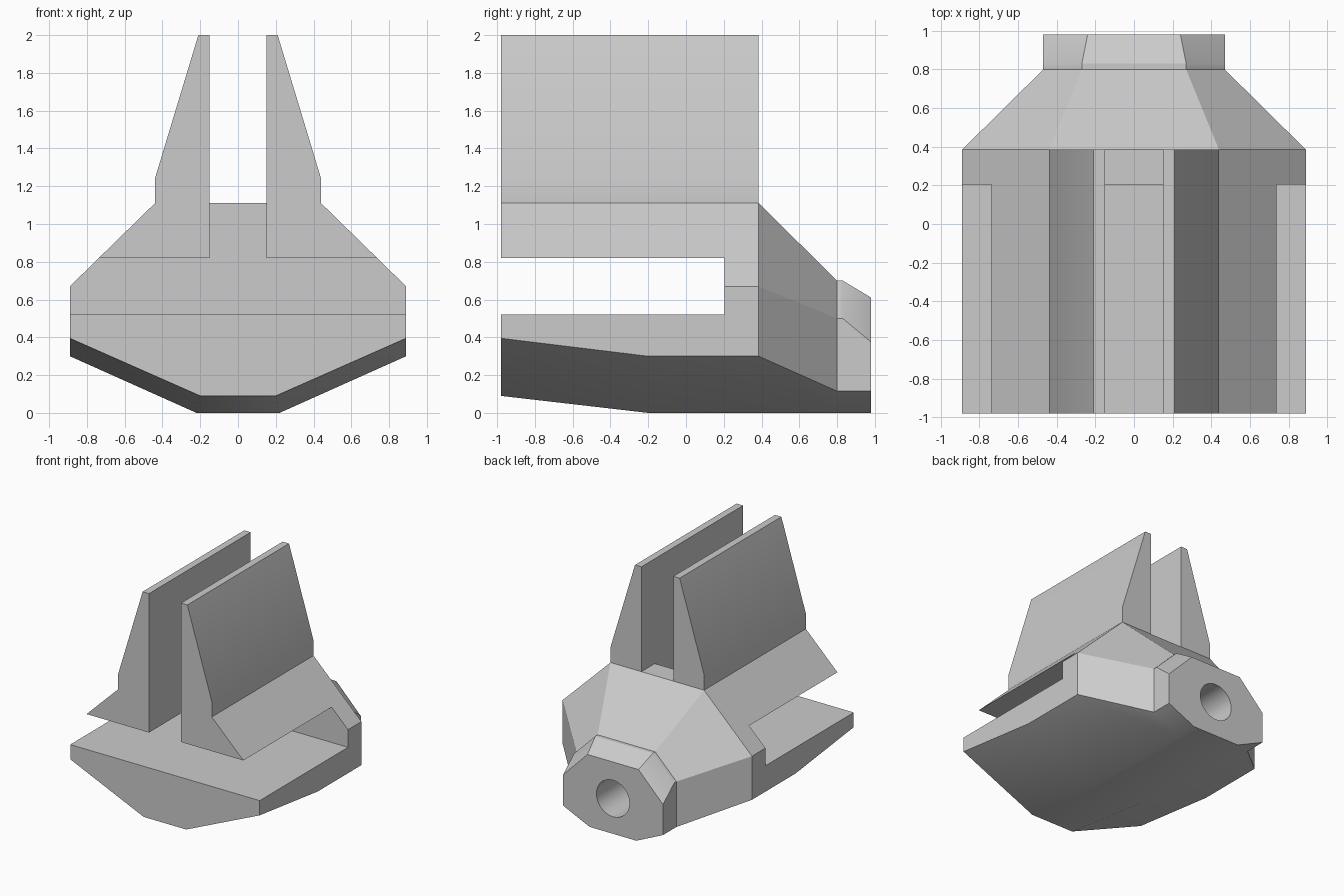
import bpy, bmesh, math
from mathutils import Matrix, Vector

cube = bpy.data.objects.get("Cube")
if cube:
    bpy.data.objects.remove(cube, do_unlink=True)

grey = bpy.data.materials.new("light grey")
grey.use_nodes = True
colour = (0.6, 0.6, 0.6, 1)
grey.diffuse_color = colour
grey.node_tree.nodes["Principled BSDF"].inputs["Base Color"].default_value = colour

FRONT, SHOULDER, TIP = -0.98, 0.385, 0.98


def finish(name, bm):
    bmesh.ops.recalc_face_normals(bm, faces=bm.faces)
    mesh = bpy.data.meshes.new(name)
    bm.to_mesh(mesh)
    bm.free()
    mesh.materials.append(grey)
    obj = bpy.data.objects.new(name, mesh)
    bpy.context.collection.objects.link(obj)
    return obj


def loft(name, sections):
    """Skin closed (x, z) outlines placed at successive y positions."""
    bm = bmesh.new()
    rings = [[bm.verts.new((x, y, z)) for x, z in outline] for y, outline in sections]
    n = len(rings[0])
    for a, b in zip(rings, rings[1:]):
        for i in range(n):
            j = (i + 1) % n
            bm.faces.new((a[i], a[j], b[j], b[i]))
    bm.faces.new(rings[0])
    bm.faces.new(rings[-1])
    return finish(name, bm)


def prism(name, outline, y0, y1):
    return loft(name, [(y0, outline), (y1, outline)])


def block(name, x, y0, y1, z0, z1):
    return prism(name, [(-x, z0), (x, z0), (x, z1), (-x, z1)], y0, y1)


def mirrored(right_half):
    return right_half + [(-x, z) for x, z in reversed(right_half)]


def combine(target, tool, operation):
    mod = target.modifiers.new(operation, "BOOLEAN")
    mod.operation, mod.object, mod.solver = operation, tool, "EXACT"
    bpy.context.view_layer.objects.active = target
    bpy.ops.object.modifier_apply(modifier=mod.name)
    bpy.data.objects.remove(tool, do_unlink=True)


# Hull: octagonal sections, raised keel at the front, tapered to a collar at the back
full = mirrored([(0.22, 0), (0.89, 0.30), (0.89, 0.67), (0.44, 1.11)])
bow = mirrored([(0.2, 0.09), (0.89, 0.395), (0.89, 0.67), (0.44, 1.11)])
collar = mirrored([(0.22, 0), (0.47, 0.115), (0.47, 0.50), (0.27, 0.70)])
end = mirrored([(0.22, 0), (0.47, 0.115), (0.47, 0.375), (0.24, 0.61)])
hull = loft("hull", [(FRONT, bow), (-0.2, full), (SHOULDER, full),
                     (0.8, collar), (0.83, collar), (TIP, end)])

# Two upright fins, rooted in the hull
for side in (1, -1):
    fin = [(0.15, 0.9), (0.44, 0.9), (0.44, 1.24), (0.21, 2), (0.15, 2)]
    combine(hull, prism("fin", [(side * x, z) for x, z in fin], FRONT, SHOULDER), "UNION")

# Horizontal slot and the groove between the fins
combine(hull, block("slot_cutter", 1.2, -1.2, 0.205, 0.52, 0.82), "DIFFERENCE")
combine(hull, block("groove_cutter", 0.15, -1.2, 0.205, 0.7, 1.3), "DIFFERENCE")

# Round blind hole in the back end
bm = bmesh.new()
place = Matrix.Translation(Vector((0, 0.8, 0.3))) @ Matrix.Rotation(math.pi / 2, 4, "X")
bmesh.ops.create_cone(bm, cap_ends=True, segments=40, radius1=0.155, radius2=0.155,
                      depth=0.8, matrix=place)
combine(hull, finish("hole_cutter", bm), "DIFFERENCE")

# Clean seams left by the cuts and shade
bm = bmesh.new()
bm.from_mesh(hull.data)
bmesh.ops.remove_doubles(bm, verts=bm.verts, dist=0.0005)
bmesh.ops.dissolve_limit(bm, angle_limit=math.radians(0.5), verts=bm.verts, edges=bm.edges)
bm.to_mesh(hull.data)
bm.free()
bpy.ops.object.select_all(action="DESELECT")
hull.select_set(True)
bpy.context.view_layer.objects.active = hull
bpy.ops.object.shade_smooth_by_angle(angle=math.radians(30))
